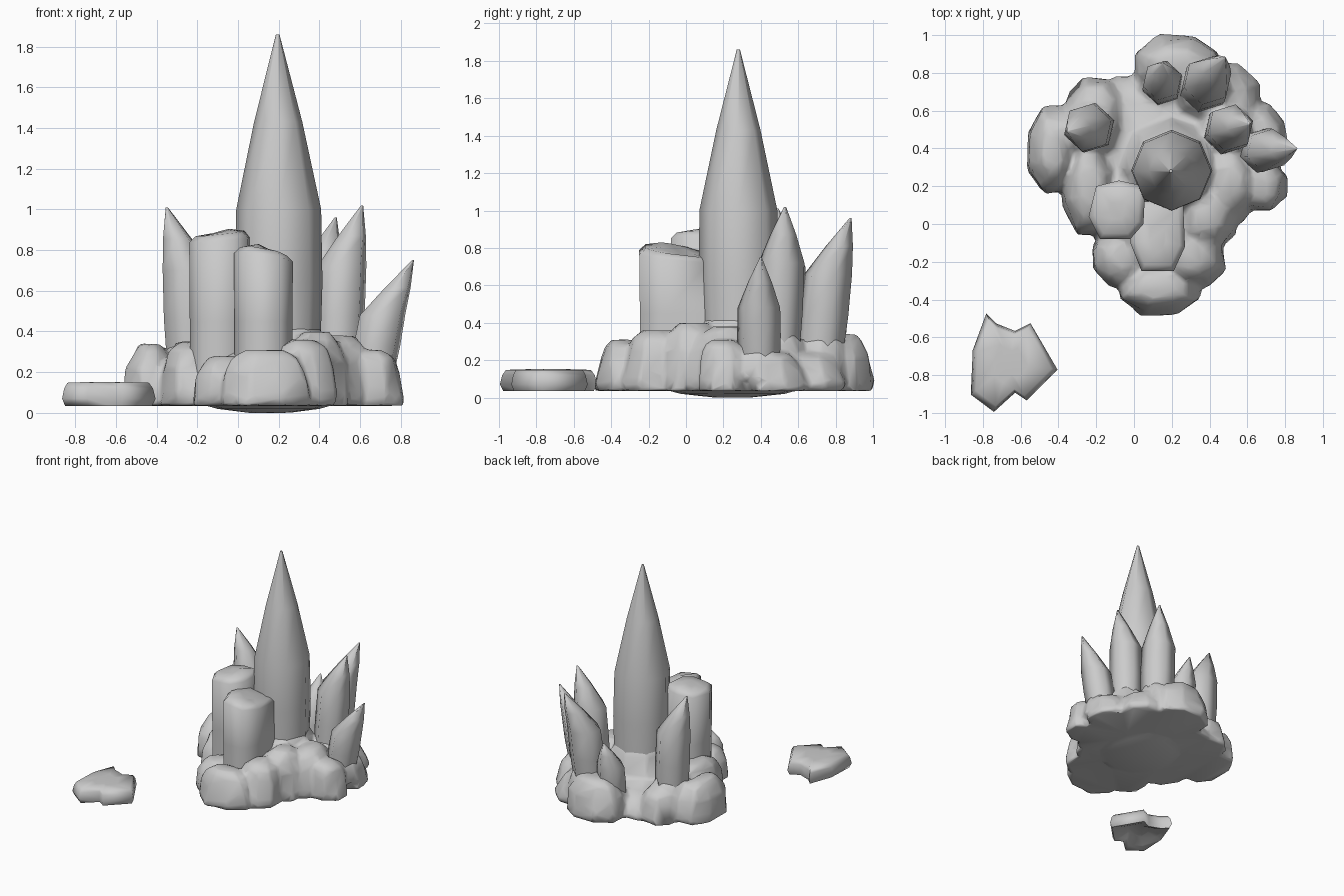
import bpy, bmesh, math, random
from mathutils import Vector

random.seed(4)
if "Cube" in bpy.data.objects:
    bpy.data.objects.remove(bpy.data.objects["Cube"])

stone = bpy.data.materials.new("grey stone")
stone.use_nodes = True
GREY = (0.6, 0.6, 0.6, 1)
stone.diffuse_color = GREY
stone.node_tree.nodes["Principled BSDF"].inputs["Base Color"].default_value = GREY


def loft(bm, rings):
    """Skin a stack of equal-length rings and cap both ends."""
    loops = [[bm.verts.new(p) for p in ring] for ring in rings]
    n = len(loops[0])
    for low, high in zip(loops, loops[1:]):
        for i in range(n):
            j = (i + 1) % n
            bm.faces.new((low[i], low[j], high[j], high[i]))
    bm.faces.new(loops[0][::-1])
    bm.faces.new(loops[-1])


def finish(name, bm, angle=75):
    bmesh.ops.recalc_face_normals(bm, faces=bm.faces)
    mesh = bpy.data.meshes.new(name)
    bm.to_mesh(mesh)
    bm.free()
    mesh.materials.append(stone)
    obj = bpy.data.objects.new(name, mesh)
    bpy.context.collection.objects.link(obj)
    bpy.ops.object.select_all(action="DESELECT")
    obj.select_set(True)
    bpy.context.view_layer.objects.active = obj
    bpy.ops.object.shade_smooth_by_angle(angle=math.radians(angle))
    return obj


def ring(centre, rx, ry, sides, turn=0.0):
    c = Vector(centre)
    steps = [turn + math.tau * i / sides for i in range(sides)]
    return [c + Vector((rx * math.cos(a), ry * math.sin(a), 0)) for a in steps]


def crystal(name, base, shoulder, apex, radius, sides, turn):
    """Leaning shaft that swells to a shoulder, then a slightly convex point."""
    bm = bmesh.new()
    b, s, a = Vector(base), Vector(shoulder), Vector(apex)
    stack = [(b, 0.92), (b.lerp(s, 0.6), 1.0), (s, 0.97),
             (s.lerp(a, 0.5), 0.55), (a, 0.04)]
    loft(bm, [ring(c, radius * k, radius * k, sides, turn) for c, k in stack])
    return finish(name, bm)


def column(name, outline, height, tilt_x, tilt_y):
    """Broken shaft with a tilted, softly domed top."""
    bm = bmesh.new()
    cx = sum(p[0] for p in outline) / len(outline)
    cy = sum(p[1] for p in outline) / len(outline)

    def level(z, scale, tilt):
        return [(cx + (x - cx) * scale, cy + (y - cy) * scale,
                 z + tilt * ((x - cx) * tilt_x + (y - cy) * tilt_y)) for x, y in outline]
    loft(bm, [level(0.1, 0.98, 0), level(0.45, 0.98, 0),
              level(height - 0.04, 1, 1), level(height - 0.01, 0.8, 1), level(height, 0.3, 1)])
    return finish(name, bm)


# Crystals: name, base, shoulder, apex, radius, sides, turn
CRYSTALS = [
    ("main_crystal", (0.2, 0.29, 0.1), (0.2, 0.28, 1.0), (0.195, 0.28, 1.86), 0.215, 8, 0),
    ("left_crystal", (0.48, 0.48, 0.1), (0.51, 0.51, 0.72), (0.61, 0.53, 1.02), 0.13, 6, 0.3),
    ("left_leaning_crystal", (0.64, 0.39, 0.1), (0.71, 0.39, 0.48), (0.86, 0.4, 0.75), 0.12, 6, 0.3),
    ("back_crystal", (0.36, 0.7, 0.1), (0.39, 0.76, 0.66), (0.48, 0.88, 0.96), 0.135, 6, 0.3),
    ("back_small_crystal", (0.15, 0.72, 0.1), (0.15, 0.76, 0.42), (0.15, 0.85, 0.63), 0.11, 6, 0.3),
    ("right_crystal", (-0.22, 0.51, 0.1), (-0.245, 0.51, 0.7), (-0.35, 0.49, 1.01), 0.135, 6, 0.3),
]
for spec in CRYSTALS:
    crystal(*spec)

# Broken columns at the front
column("tall_column",
       [(-0.18, -0.08), (-0.02, -0.08), (0.05, 0.0), (0.06, 0.2),
        (-0.08, 0.23), (-0.2, 0.2), (-0.24, 0.04)], 0.89, 0.08, 0.02)
column("short_column",
       [(0.04, -0.25), (0.21, -0.25), (0.27, -0.12), (0.26, 0.12),
        (0.0, 0.12), (-0.02, -0.1)], 0.8, -0.15, -0.1)

# Rocky base: overlapping tapered boulders fused into one skin
# Each boulder: centre x, centre y, half width, half depth, top height
BOULDERS = [
    (0.09, 0.35, 0.45, 0.44, 0.23), (0.15, 0.08, 0.36, 0.34, 0.34),
    (0.13, -0.34, 0.22, 0.14, 0.31), (-0.07, -0.18, 0.15, 0.15, 0.28),
    (0.32, -0.17, 0.16, 0.17, 0.36), (0.38, 0.03, 0.16, 0.18, 0.4),
    (-0.43, 0.39, 0.13, 0.23, 0.34), (-0.24, 0.2, 0.14, 0.26, 0.35),
    (-0.2, 0.61, 0.17, 0.16, 0.28), (0.23, 0.84, 0.23, 0.16, 0.34),
    (0.66, 0.2, 0.15, 0.14, 0.31), (0.5, 0.22, 0.16, 0.22, 0.38),
    (0.64, 0.47, 0.17, 0.17, 0.24), (0.47, 0.66, 0.2, 0.19, 0.24),
]
FLOOR = 0.035
bm = bmesh.new()
for x, y, w, d, h in BOULDERS:
    rings = []
    for t, k in ((0, 1.08), (0.2, 1.06), (0.6, 0.93), (0.87, 0.74), (1, 0.42)):
        pts = ring((x, y, FLOOR + t * (h - FLOOR)), w * k, d * k, 8, math.pi / 8)
        rings.append([p + Vector((random.uniform(-1, 1), random.uniform(-1, 1), 0)) * 0.015
                      for p in pts])
    loft(bm, rings)
# flared collars where the crystals grow out of the rock
for name, foot, shoulder, apex, radius, sides, turn in CRYSTALS:
    b, s = Vector(foot), Vector(shoulder)
    loft(bm, [ring(b.lerp(s, t), radius * k, radius * k, 8)
              for t, k in ((0, 1.45), (0.18, 1.25), (0.32, 1.04), (0.42, 0.75))])
# shallow swell under the base
loft(bm, [ring((0.15, 0.25, 0.0), 0.1, 0.1, 12), ring((0.15, 0.25, 0.022), 0.27, 0.3, 12),
          ring((0.15, 0.25, 0.1), 0.35, 0.35, 12)])
base = finish("rocky_base", bm)
fuse = base.modifiers.new("fuse", "REMESH")
fuse.mode = "VOXEL"
fuse.voxel_size = 0.018
fuse.use_smooth_shade = True
soften = base.modifiers.new("soften", "SMOOTH")
soften.factor = 0.5
soften.iterations = 6
facet = base.modifiers.new("facet", "DECIMATE")
facet.ratio = 0.08

# Loose rock, hollow underneath
OUTLINE = [(-0.78, -0.48), (-0.73, -0.53), (-0.63, -0.57), (-0.55, -0.53), (-0.41, -0.77),
           (-0.57, -0.93), (-0.63, -0.89), (-0.74, -0.99), (-0.86, -0.9), (-0.85, -0.67)]
bm = bmesh.new()
mid = Vector((-0.66, -0.74, 0))


def slab(z, scale):
    return [mid + (Vector((x, y, 0)) - mid) * scale + Vector((0, 0, z)) for x, y in OUTLINE]


loft(bm, [slab(0.08, 0.4), slab(0.05, 0.72), slab(0.035, 0.95), slab(0.07, 1.02),
          slab(0.12, 0.97), slab(0.148, 0.89), slab(0.152, 0.4)])
finish("loose_rock", bm, 85)
